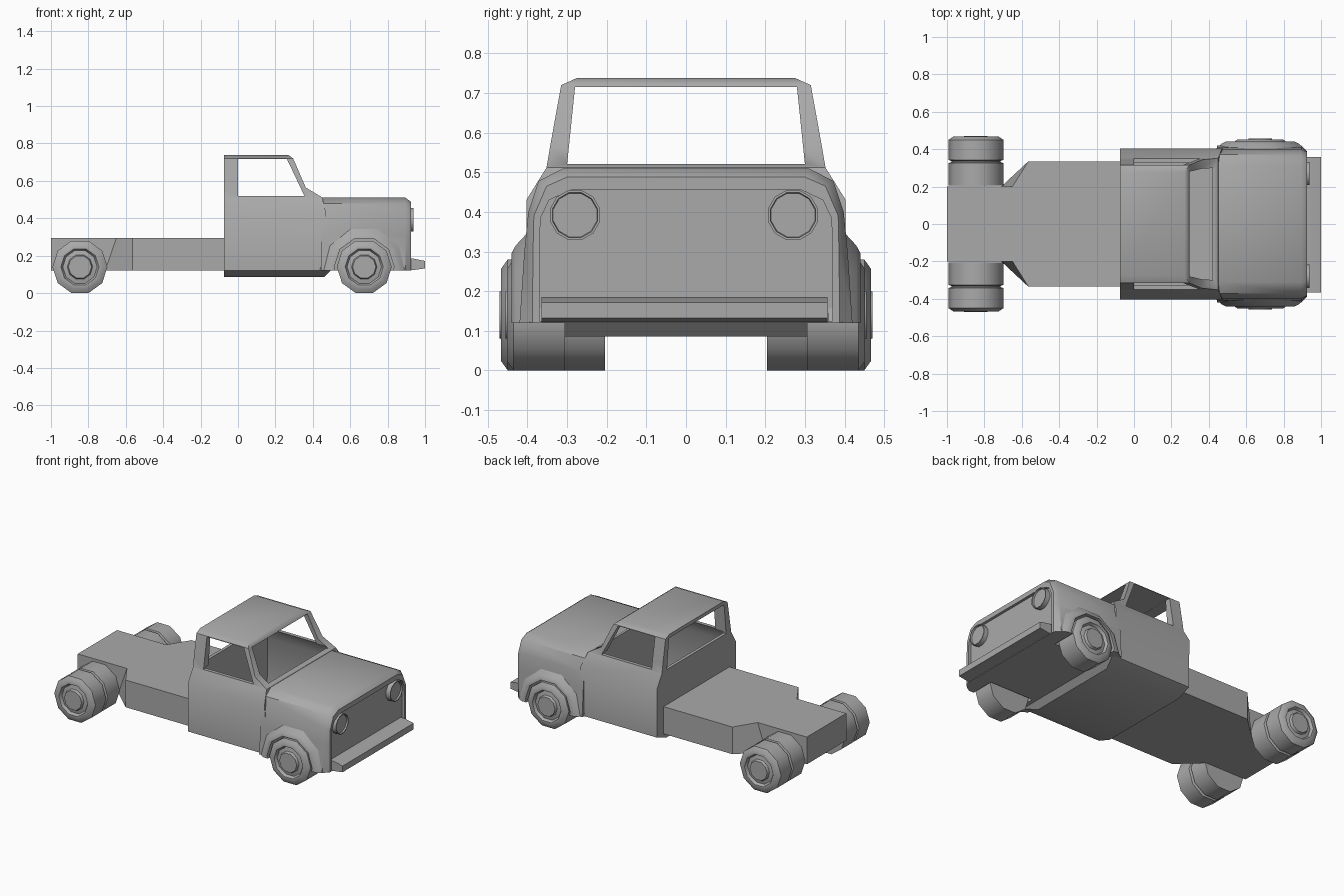
import bpy, bmesh
from math import cos, sin, radians, tau

if "Cube" in bpy.data.objects:
    bpy.data.objects.remove(bpy.data.objects["Cube"])

# One dark grey paint for every part
grey = bpy.data.materials.new("dark_grey")
grey.diffuse_color = (0.4, 0.4, 0.4, 1)
grey.use_nodes = True
grey.node_tree.nodes["Principled BSDF"].inputs["Base Color"].default_value = grey.diffuse_color


def loft(name, rings):
    """Skin equal-length closed rings of 3D points and cap both ends."""
    bm = bmesh.new()
    vs = [[bm.verts.new(p) for p in r] for r in rings]
    n = len(rings[0])
    for a, b in zip(vs, vs[1:]):
        for i in range(n):
            j = (i + 1) % n
            bm.faces.new((a[i], a[j], b[j], b[i]))
    bm.faces.new(vs[0][::-1])
    bm.faces.new(vs[-1])
    bmesh.ops.recalc_face_normals(bm, faces=bm.faces)
    me = bpy.data.meshes.new(name)
    bm.to_mesh(me)
    bm.free()
    me.materials.append(grey)
    ob = bpy.data.objects.new(name, me)
    bpy.context.collection.objects.link(ob)
    return ob


def mirror_y(half):
    """Half outline of (a, b) pairs with a = y, closed by its mirror image."""
    return half + [(-a, b) for a, b in reversed(half)]


def rect(z, x0, x1, w):
    return [(x0, -w, z), (x1, -w, z), (x1, w, z), (x0, w, z)]


def lathe_y(name, x, z, profile, side=1, n=10):
    """Turn (radius, y) profile about an axis parallel to y."""
    return loft(name, [[(x + r * cos(tau * i / n), side * y, z + r * sin(tau * i / n))
                        for i in range(n)] for r, y in profile])


def cut(ob, cutters):
    """Subtract cutters from an object and bake the result."""
    for c in cutters:
        c.hide_render = True
        m = ob.modifiers.new("cut", 'BOOLEAN')
        m.operation, m.solver, m.object = 'DIFFERENCE', 'EXACT', c
    dg = bpy.context.evaluated_depsgraph_get()
    me = bpy.data.meshes.new_from_object(ob.evaluated_get(dg))
    ob.modifiers.clear()
    ob.data = me


# Chassis: wide behind the cab, narrow between the rear wheels
def chassis_outline(z, x_narrow):
    half = [(0.2, -1.0), (0.2, x_narrow), (0.335, -0.565), (0.335, -0.06)]
    return [(x, y, z) for y, x in mirror_y(half)]


loft("chassis", [chassis_outline(0.12, -0.71), chassis_outline(0.295, -0.65)])

# Cab: stacked rectangles, then hollowed with open windows
cab = loft("cab", [rect(0.085, -0.075, 0.46, 0.305), rect(0.12, -0.075, 0.495, 0.4),
                   rect(0.43, -0.075, 0.47, 0.403), rect(0.512, -0.075, 0.45, 0.352),
                   rect(0.565, -0.075, 0.362, 0.343), rect(0.72, -0.075, 0.295, 0.315),
                   rect(0.738, -0.075, 0.27, 0.275)])
cavity = loft("cavity_cutter", [rect(0.13, -0.055, 0.43, 0.375), rect(0.43, -0.055, 0.42, 0.38),
                                rect(0.53, -0.055, 0.42, 0.322)])
side_glass = [(0.0, 0.52), (0.355, 0.52), (0.262, 0.716), (0.0, 0.716)]
side_window = loft("side_window_cutter", [[(x, y, z) for x, z in side_glass] for y in (-0.6, 0.6)])
end_glass = mirror_y([(0.3, 0.521), (0.28, 0.715)])
end_window = loft("end_window_cutter", [[(x, y, z) for y, z in end_glass] for x in (-0.3, 0.7)])
cut(cab, [cavity, side_window, end_window])

# Hood: lofted toward the nose, with a recessed grille face
body = [(0.42, 0.12), (0.408, 0.3), (0.398, 0.4), (0.372, 0.478), (0.31, 0.51)]
nose = [(0.388, 0.12), (0.386, 0.3), (0.384, 0.39), (0.352, 0.465), (0.3, 0.488)]
grille = [(0.37, 0.125), (0.37, 0.3), (0.367, 0.385), (0.345, 0.43), (0.288, 0.457)]
stations = [(0.445, body), (0.895, body), (0.925, nose), (0.925, grille), (0.908, grille)]
hood = loft("hood", [[(x, y, z) for y, z in mirror_y(h)] for x, h in stations])

FX, RX, WZ = 0.675, -0.845, 0.14
wells = [lathe_y("wheel_well_cutter", FX, WZ, [(0.16, 0.285), (0.16, 0.6)], s) for s in (1, -1)]
cut(hood, wells)


# Flared front fenders
def arch(r, y):
    return [(FX + r * cos(radians(a)), y, 0.12 + r * sin(radians(a))) for a in range(0, 181, 36)]


for s, well in zip((1, -1), wells):
    fender = loft("front_fender", [arch(r, s * y) for r, y in
                                   ((0.245, 0.36), (0.245, 0.395), (0.205, 0.43), (0.185, 0.44))])
    cut(fender, [well])

for c in wells + [cavity, side_window, end_window]:
    bpy.data.objects.remove(c)

# Wheels: single in front, twin tyres at the rear
rim = [(0.147, 0.45), (0.122, 0.467), (0.102, 0.467), (0.092, 0.45), (0.068, 0.455), (0.062, 0.471)]
for s in (1, -1):
    lathe_y("front_wheel", FX, WZ, [(0.147, 0.305)] + [(r, y - 0.015) for r, y in rim], s)
    lathe_y("rear_wheels", RX, WZ, [(0.147, 0.205), (0.147, 0.325), (0.132, 0.331),
                                    (0.132, 0.337), (0.147, 0.343)] + rim, s)

# Front bumper
bar = [(0.9, 0.125), (0.93, 0.122), (1.0, 0.132), (1.0, 0.172), (0.935, 0.185), (0.9, 0.185)]
loft("front_bumper", [[(x, y, z) for x, z in bar] for y in (-0.365, 0.357)])

# Headlights with a raised bezel and sunken lens
for y in (-0.28, 0.27):
    loft("headlight", [[(x, y + r * cos(tau * (i + .5) / 12), 0.392 + r * sin(tau * (i + .5) / 12))
                        for i in range(12)]
                       for x, r in ((0.89, 0.065), (0.938, 0.065), (0.938, 0.059), (0.928, 0.057))])

# Soft shading across shallow edges, crisp at the rest
for ob in bpy.data.objects:
    ob.select_set(True)
    bpy.context.view_layer.objects.active = ob
bpy.ops.object.shade_smooth_by_angle(angle=radians(40))
